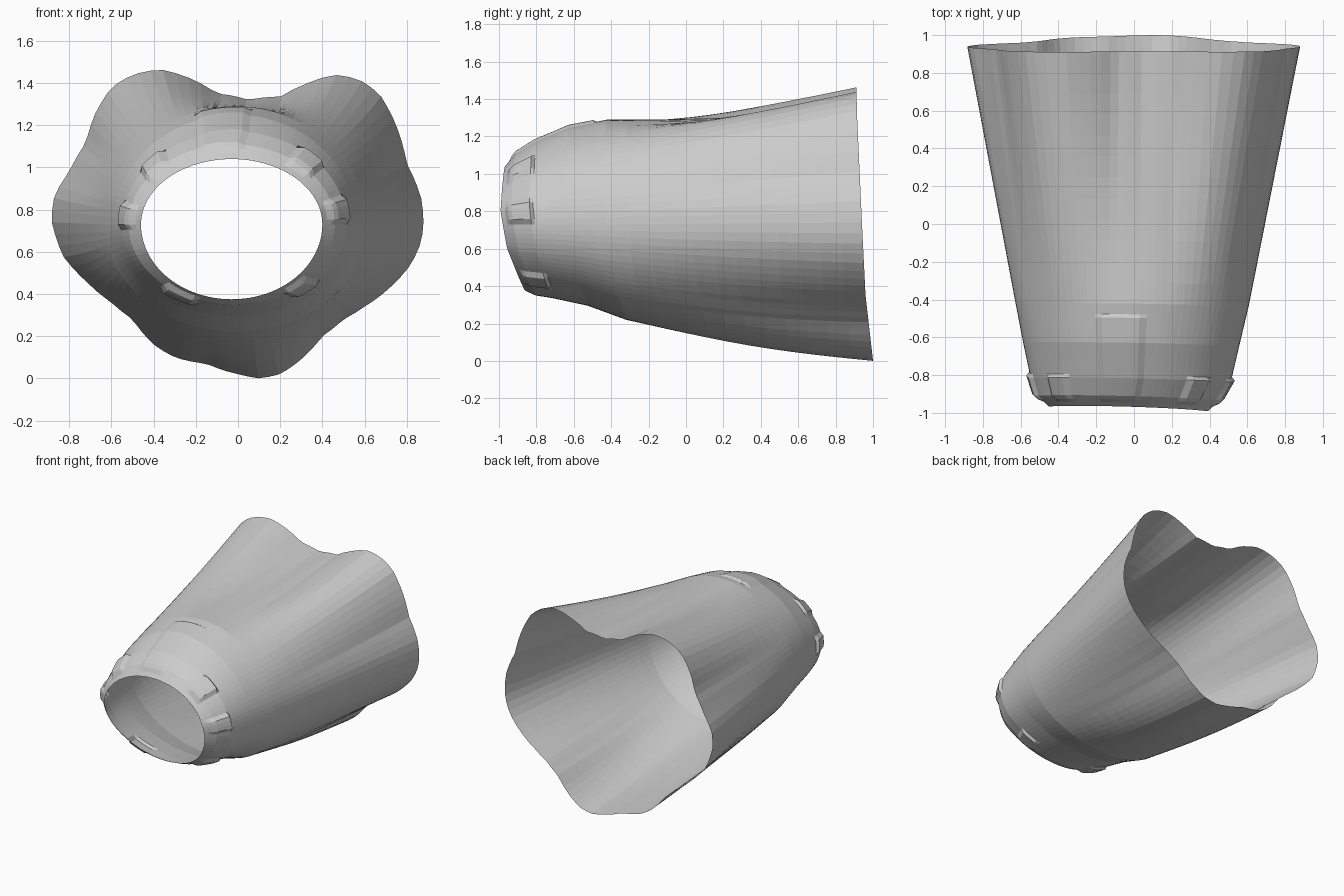
import bpy, bmesh
from math import sin, cos, pi, atan2, hypot, radians

if "Cube" in bpy.data.objects:
    bpy.data.objects.remove(bpy.data.objects["Cube"])

SEG = 96
# Fluted hem outline (x, z), counter-clockwise seen from the front
HEM = [(.88, .75), (.87, .85), (.80, 1.02), (.75, 1.20), (.67, 1.35), (.57, 1.42), (.45, 1.44),
       (.33, 1.40), (.2, 1.335), (.05, 1.32), (-.1, 1.35), (-.22, 1.42), (-.37, 1.465), (-.5, 1.44),
       (-.6, 1.38), (-.68, 1.25), (-.72, 1.12), (-.8, .98), (-.87, .87), (-.885, .75), (-.83, .58),
       (-.72, .46), (-.6, .36), (-.5, .28), (-.4, .16), (-.3, .10), (-.15, .07), (0, .02), (.1, 0),
       (.2, .02), (.3, .09), (.4, .2), (.5, .28), (.6, .34), (.72, .43), (.82, .54), (.87, .65)]
# Waist-to-hip sections: fraction along the length, left, right, bottom, top
HIP = [(0, -.46, .40, .375, 1.04), (.03, -.52, .46, .35, 1.11), (.08, -.55, .515, .335, 1.17),
       (.18, -.59, .56, .295, 1.25), (.29, -.63, .61, .22, 1.29)]
# Belt loops: angle in degrees, half-width in degrees, start, end, height
LOOPS = [(95, 10, .02, .25, .012), (47, 9, .02, .085, .02), (8, 7, .02, .085, .02),
         (137, 9, .02, .085, .02), (174, 7, .02, .085, .02), (240, 8, .02, .085, .018),
         (308, 8, .02, .085, .018)]
CZ = .74


def lerp(a, b, t):
    return a + (b - a) * t


def table(rows, x):
    for p, q in zip(rows, rows[1:]):
        if x <= q[0]:
            t = (x - p[0]) / (q[0] - p[0])
            return [lerp(a, b, t) for a, b in zip(p[1:], q[1:])]
    return list(rows[-1][1:])


polar = sorted((atan2(z - CZ, x) % (2 * pi), hypot(x, z - CZ)) for x, z in HEM)
polar = [(polar[-1][0] - 2 * pi, polar[-1][1])] + polar + [(polar[0][0] + 2 * pi, polar[0][1])]
WAIST_Y = [(.3, -.85), (.375, -.86), (.6, -.945), (.8, -.98), (1.04, -.968)]
HEM_Y = [(0, 1.0), (.35, .96), (.75, .94), (1.3, .915), (1.5, .91)]


def section(a, u):
    l, r, b, t = table(HIP, u)
    cx = (l + r) / 2
    return cx + (r - l) / 2 * cos(a), .73 + ((t - .73) if sin(a) > 0 else (.73 - b)) * sin(a)


def point(a, u):
    rad = table(polar, a)[0]
    hx, hz = rad * cos(a), CZ + rad * sin(a)
    wx, wz = section(a, 0)
    x, z = section(a, min(u, .29))
    if u > .29:
        k = (u - .29) / .71
        x, z = lerp(x, hx, k), lerp(z, hz, k)
        z -= .03 * sin(pi * k) * max(0, -sin(a))
        z -= .015 * sin(pi * k) * max(0, sin(a))
    for ang, half, u0, u1, h in LOOPS:
        d = abs((a - radians(ang) + pi) % (2 * pi) - pi)
        if d < radians(half) and u0 <= u <= u1:
            x += h * cos(a)
            z += h * sin(a)
    y0 = table(WAIST_Y, wz)[0] - .03 * wx
    return x, lerp(y0, table(HEM_Y, hz)[0], u), z


# Skirt: open single-layer tube, fine rows at the waist and longer ones to the hem
rows = [0, .012, .02, .03, .045, .06, .08, .09, .11, .14, .18, .21, .25, .26, .29]
rows += [.29 + .71 * i / 12 for i in range(1, 13)]
bm = bmesh.new()
rings = [[bm.verts.new(point(2 * pi * i / SEG, u)) for i in range(SEG)] for u in rows]
for p, q in zip(rings, rings[1:]):
    for i in range(SEG):
        j = (i + 1) % SEG
        bm.faces.new((p[i], p[j], q[j], q[i]))
bmesh.ops.recalc_face_normals(bm, faces=bm.faces)
mesh = bpy.data.meshes.new("skirt")
bm.to_mesh(mesh)
bm.free()
skirt = bpy.data.objects.new("skirt", mesh)
bpy.context.collection.objects.link(skirt)
